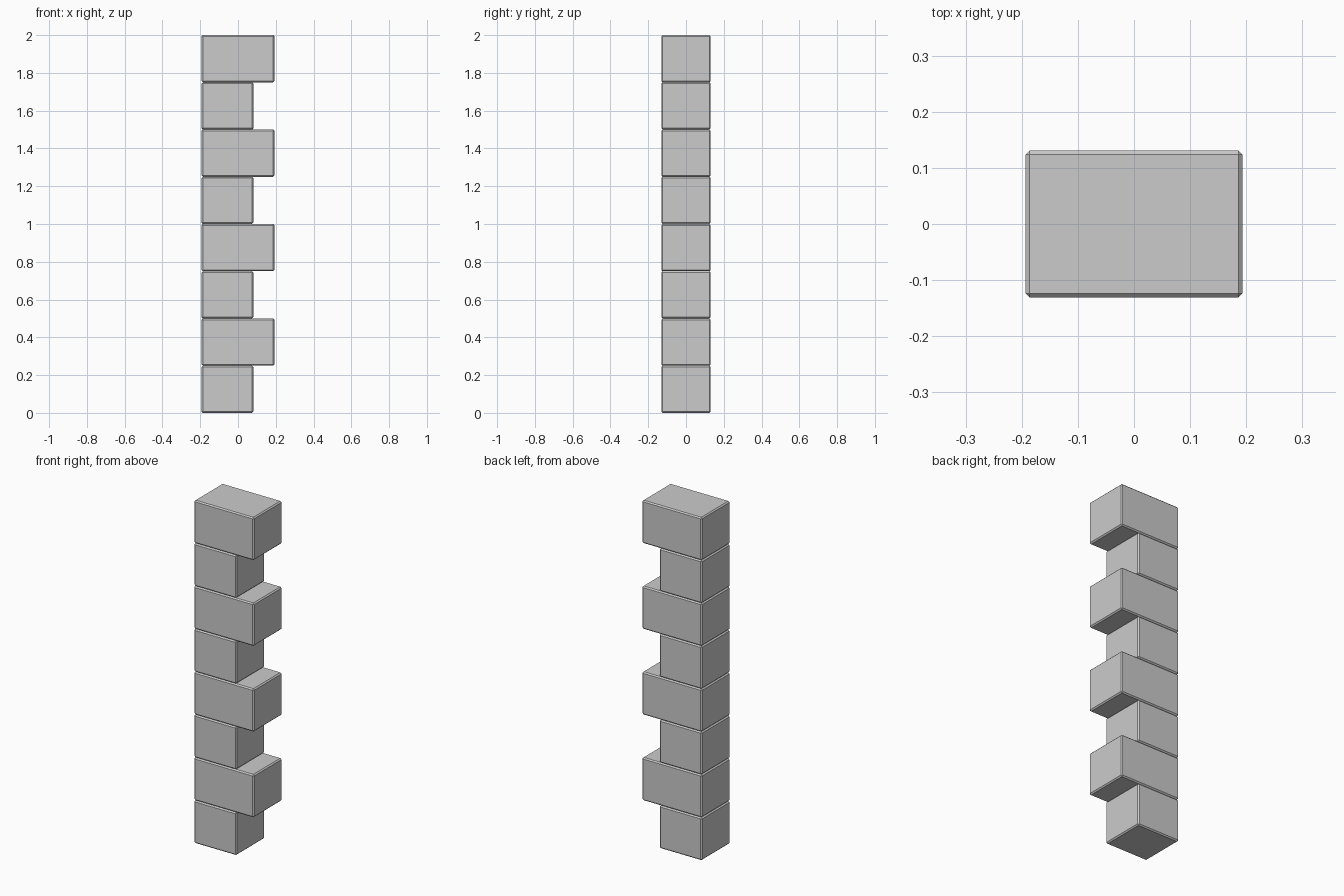
import bpy

if "Cube" in bpy.data.objects:
    bpy.data.objects.remove(bpy.data.objects["Cube"])

LEFT, DEPTH, HEIGHT, CHAMFER = -0.193, 0.262, 0.25, 0.007


def stone(name, right, level):
    """Chamfered block, flush with the left side of the stack."""
    bpy.ops.mesh.primitive_cube_add(
        size=1, location=((LEFT + right) / 2, 0, (level + 0.5) * HEIGHT))
    block = bpy.context.object
    block.name = name
    block.scale = (right - LEFT, DEPTH, HEIGHT)
    bpy.ops.object.transform_apply(location=False, rotation=False, scale=True)
    bevel = block.modifiers.new("chamfer", 'BEVEL')
    bevel.width = CHAMFER
    bevel.segments = 1
    return block


# Alternating short and long corner stones
for level in range(8):
    if level % 2:
        stone(f"long_stone_{level + 1}", 0.193, level)
    else:
        stone(f"short_stone_{level + 1}", 0.081, level)
